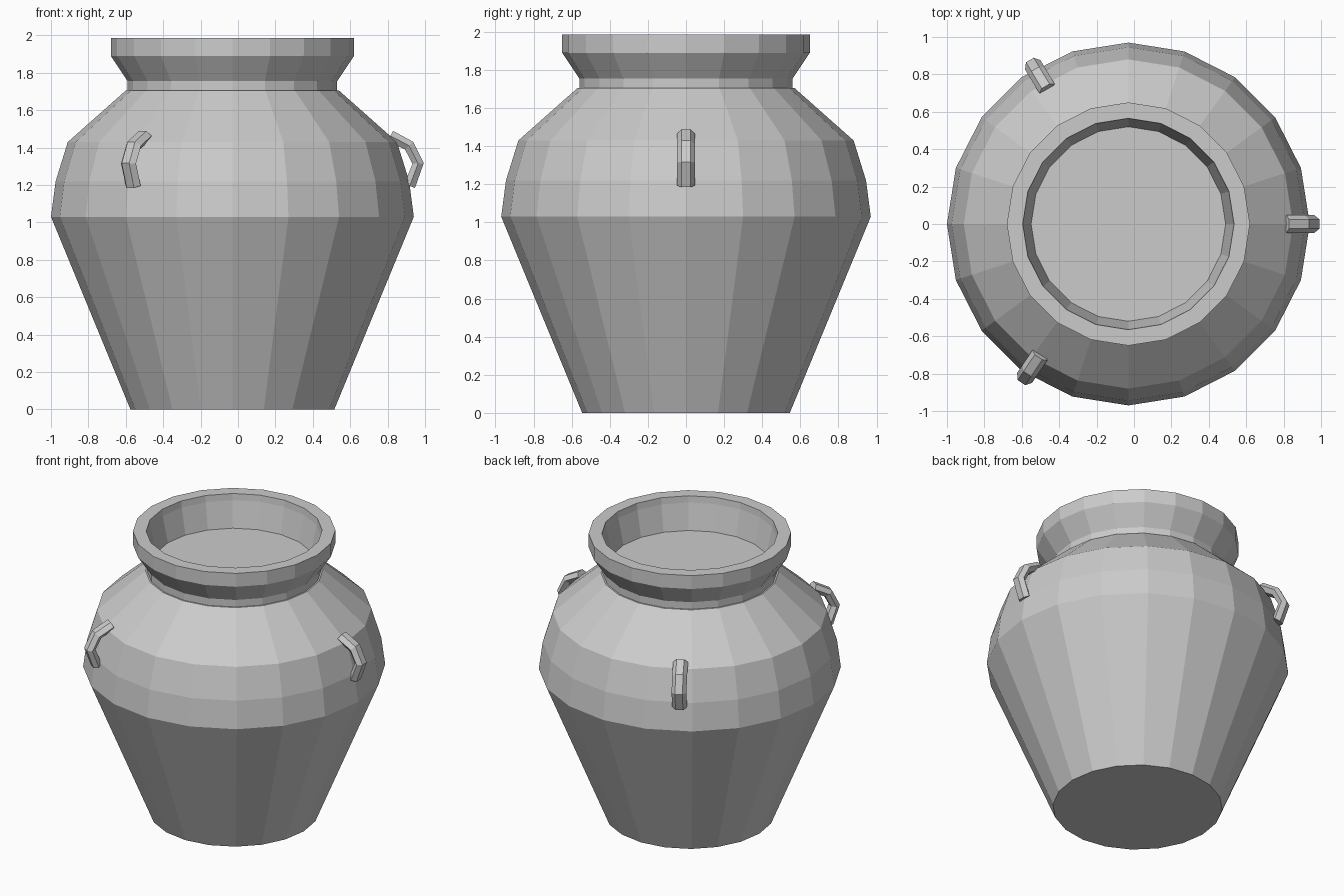
import bpy
import bmesh
from math import cos, sin, radians, tau
from mathutils import Vector

if "Cube" in bpy.data.objects:
    bpy.data.objects.remove(bpy.data.objects["Cube"])

AXIS_X = -0.03
SIDES = 20


def finish(bm, name):
    bmesh.ops.recalc_face_normals(bm, faces=bm.faces)
    mesh = bpy.data.meshes.new(name)
    bm.to_mesh(mesh)
    bm.free()
    obj = bpy.data.objects.new(name, mesh)
    bpy.context.collection.objects.link(obj)
    return obj


def loft(rings, name):
    """Join closed rings of points and cap both ends."""
    bm = bmesh.new()
    loops = [[bm.verts.new(p) for p in ring] for ring in rings]
    n = len(loops[0])
    for a, b in zip(loops, loops[1:]):
        for i in range(n):
            j = (i + 1) % n
            bm.faces.new((a[i], a[j], b[j], b[i]))
    bm.faces.new(loops[0])
    bm.faces.new(loops[-1])
    return finish(bm, name)


def circle(r, z):
    return [(AXIS_X + r * cos(tau * i / SIDES), r * sin(tau * i / SIDES), z)
            for i in range(SIDES)]


# Jar: outer wall, neck, rim, inner lip and flat inner floor
profile = [(0.545, 0), (0.97, 1.03), (0.945, 1.22), (0.88, 1.43),
           (0.57, 1.705), (0.56, 1.705), (0.56, 1.755), (0.65, 1.89),
           (0.65, 1.985), (0.565, 1.985), (0.56, 1.94), (0.52, 1.76)]
loft([circle(r, z) for r, z in profile], "jar_body")

# Handles: flattened hexagonal bar swept along a bent path in the (radius, z) plane
path = [Vector(p) for p in ((0.845, 1.463), (0.945, 1.41), (0.993, 1.315), (0.948, 1.195))]
section = [(0.048, 0), (0.024, 0.03), (-0.024, 0.03),
           (-0.048, 0), (-0.024, -0.03), (0.024, -0.03)]


def handle(angle, name):
    out = Vector((cos(angle), sin(angle), 0))
    side = Vector((-sin(angle), cos(angle), 0))
    rings = []
    for i, p in enumerate(path):
        before = (p - path[i - 1]).normalized() if i else Vector((0, 0))
        after = (path[i + 1] - p).normalized() if i < len(path) - 1 else Vector((0, 0))
        t = (before + after).normalized()
        normal = Vector((-t.y, t.x))
        ring = []
        for s, h in section:
            q = p + normal * h
            ring.append(Vector((AXIS_X, 0, q.y)) + out * q.x + side * s)
        rings.append(ring)
    loft(rings, name)


for label, deg in (("right", 0), ("back_left", 121), ("front_left", 236)):
    handle(radians(deg), "handle_" + label)
